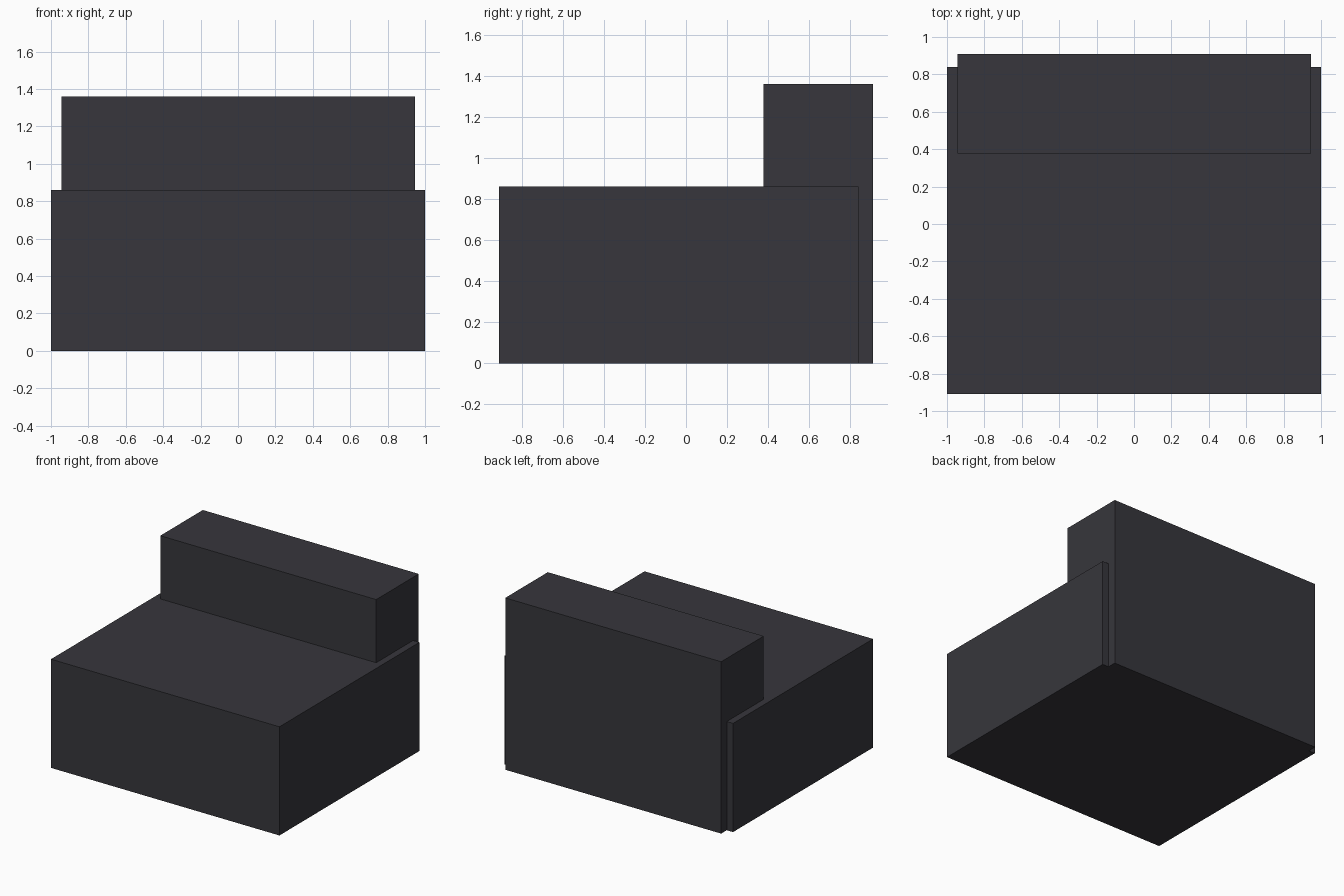
import bpy
import bmesh
from mathutils import Vector

if "Cube" in bpy.data.objects:
    bpy.data.objects.remove(bpy.data.objects["Cube"])

charcoal = bpy.data.materials.new("charcoal_fabric")
charcoal.diffuse_color = (0.038, 0.037, 0.045, 1.0)
charcoal.use_nodes = True
charcoal.node_tree.nodes["Principled BSDF"].inputs["Base Color"].default_value = charcoal.diffuse_color


def box(name, low, high):
    """Axis-aligned box between two corners."""
    low, high = Vector(low), Vector(high)
    bm = bmesh.new()
    bmesh.ops.create_cube(bm, size=1.0)
    bmesh.ops.scale(bm, vec=high - low, verts=bm.verts)
    bmesh.ops.translate(bm, vec=(low + high) / 2, verts=bm.verts)
    mesh = bpy.data.meshes.new(name)
    bm.to_mesh(mesh)
    bm.free()
    mesh.materials.append(charcoal)
    obj = bpy.data.objects.new(name, mesh)
    bpy.context.collection.objects.link(obj)
    return obj


# Wide seat block
box("seat", (-1.0, -0.91, 0.0), (1.0, 0.84, 0.86))
# Backrest running down to the floor, slightly narrower than the seat
box("backrest", (-0.945, 0.378, 0.0), (0.945, 0.91, 1.36))
